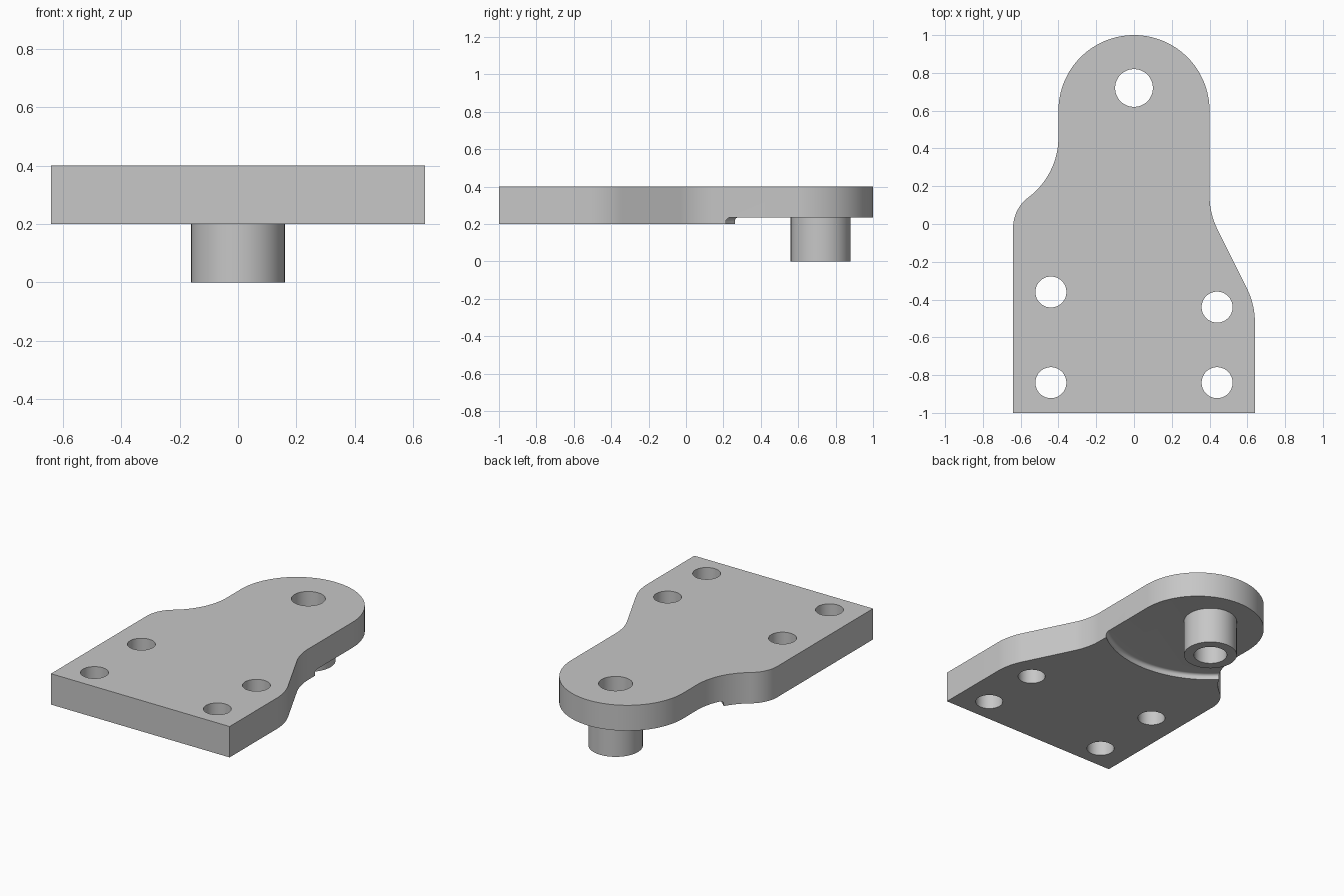
import bpy, bmesh
from math import sin, cos, radians, pi, atan2

old = bpy.data.objects.get("Cube")
if old:
    bpy.data.objects.remove(old, do_unlink=True)

grey = bpy.data.materials.new("plain grey")
grey.use_nodes = True
colour = (0.57, 0.57, 0.57, 1)
grey.diffuse_color = colour
grey.node_tree.nodes["Principled BSDF"].inputs["Base Color"].default_value = colour

BOTTOM, TOP, RECESS = 0.2, 0.4, 0.235
BOSS_Y, BORE = 0.72, 0.1


def make_object(name, bm):
    mesh = bpy.data.meshes.new(name)
    bmesh.ops.recalc_face_normals(bm, faces=bm.faces)
    bm.to_mesh(mesh)
    bm.free()
    mesh.materials.append(grey)
    obj = bpy.data.objects.new(name, mesh)
    bpy.context.collection.objects.link(obj)
    return obj


def arc(cx, cy, r, start, end, steps=16):
    angles = [radians(start + (end - start) * i / steps) for i in range(steps + 1)]
    return [(cx + r * cos(a), cy + r * sin(a)) for a in angles]


def lathe(name, profile, x, y, closed=False, steps=64):
    """Turn (radius, z) points round a vertical axis; closed adds end caps."""
    bm = bmesh.new()
    rings = [[bm.verts.new((x + r * cos(2 * pi * i / steps),
                            y + r * sin(2 * pi * i / steps), z))
              for i in range(steps)] for r, z in profile]
    for a, b in zip(rings, rings[1:]):
        for i in range(steps):
            j = (i + 1) % steps
            bm.faces.new((a[i], a[j], b[j], b[i]))
    if closed:
        bm.faces.new(rings[0])
        bm.faces.new(rings[-1])
    return make_object(name, bm)


def cut(target, cutter):
    cutter.hide_render = True
    mod = target.modifiers.new("cut", "BOOLEAN")
    mod.operation = "DIFFERENCE"
    mod.solver = "EXACT"
    mod.object = cutter
    bpy.context.view_layer.objects.active = target
    bpy.ops.object.modifier_apply(modifier=mod.name)
    bpy.data.objects.remove(cutter, do_unlink=True)


# Plate outline, anticlockwise from the front left corner
slant = 26.57    # straight flank on the left side
bend = 53.13     # S-curve on the right side
outline = [(-0.64, -1), (0.64, -1)]
outline += arc(0.24, -0.52, 0.4, 0, slant)
outline += arc(0.8, 0.15, 0.4, 180 + slant, 180)
outline += arc(0, 0.6, 0.4, 0, 180, 64)
outline += arc(-0.8, 0.46, 0.4, 0, -bend, 20)
outline += arc(-0.44, -0.02, 0.2, 180 - bend, 180)[1:]

bm = bmesh.new()
base = bm.faces.new([bm.verts.new((x, y, BOTTOM)) for x, y in outline])
side = bmesh.ops.extrude_face_region(bm, geom=[base])["geom"]
bmesh.ops.translate(bm, vec=(0, 0, TOP - BOTTOM),
                    verts=[v for v in side if isinstance(v, bmesh.types.BMVert)])
plate = make_object("mounting_plate", bm)

# Round recess under the tip, with a small fillet in its inner corner
radius, fillet = 0.645, 0.02
recess = [(radius, 0.1)] + arc(radius - fillet, RECESS - fillet, fillet, 0, 90, 6)
cut(plate, lathe("recess_cutter", recess, 0, BOSS_Y, True, 128))

# Through holes: four for screws, one for the boss
holes = [(-0.44, -0.36, 0.082), (-0.44, -0.84, 0.082),
         (0.44, -0.44, 0.082), (0.44, -0.84, 0.082), (0, BOSS_Y, BORE)]
for x, y, r in holes:
    cut(plate, lathe("hole_cutter", [(r, 0), (r, 0.6)], x, y, True))

# Hollow boss under the tip
boss = lathe("hollow_boss", [(BORE, RECESS), (BORE, 0), (0.16, 0), (0.16, RECESS)],
             0, BOSS_Y)

# The open tube has its outer wall facing out and its bore facing the axis
bm = bmesh.new()
bm.from_mesh(boss.data)
rim = next(f for f in bm.faces if all(v.co.z < 0.01 for v in f.verts))
if rim.normal.z > 0:
    bmesh.ops.reverse_faces(bm, faces=bm.faces)
bm.to_mesh(boss.data)
bm.free()

bpy.ops.object.select_all(action="DESELECT")
for obj in (plate, boss):
    obj.select_set(True)
bpy.context.view_layer.objects.active = plate
bpy.ops.object.shade_smooth_by_angle(angle=radians(30))
